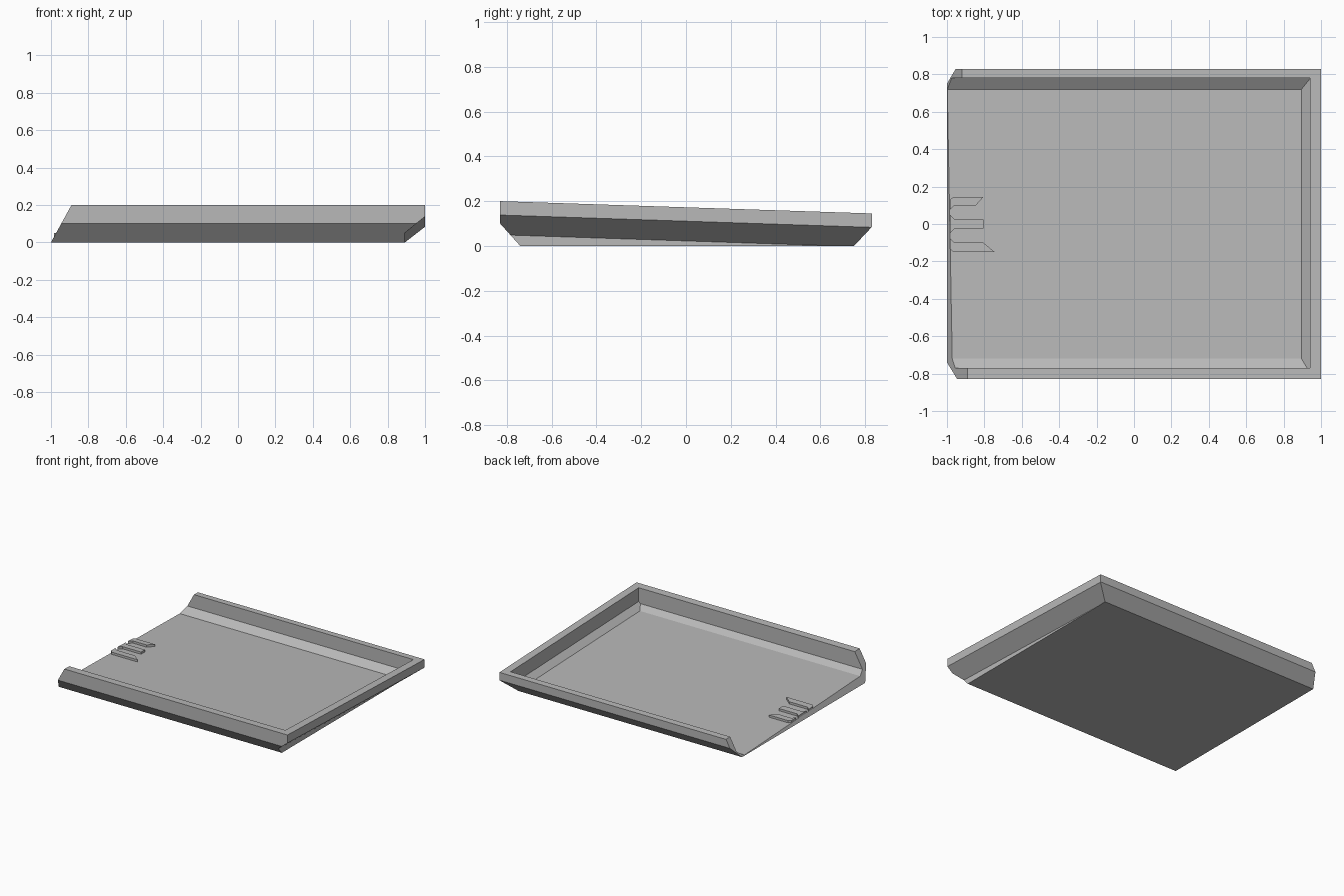
import bpy, bmesh
from mathutils import Vector

if "Cube" in bpy.data.objects:
    bpy.data.objects.remove(bpy.data.objects["Cube"], do_unlink=True)

grey = bpy.data.materials.new("plain_grey")
grey.use_nodes = True
grey.diffuse_color = (0.48, 0.48, 0.48, 1)
grey.node_tree.nodes["Principled BSDF"].inputs["Base Color"].default_value = grey.diffuse_color


def rim(y, drop=0.0):
    """Height of the sloping rim, lowered by drop."""
    return 0.1725 - 0.0331 * y - drop


def finish(name, bm):
    bmesh.ops.recalc_face_normals(bm, faces=bm.faces)
    mesh = bpy.data.meshes.new(name)
    bm.to_mesh(mesh)
    bm.free()
    mesh.materials.append(grey)
    obj = bpy.data.objects.new(name, mesh)
    bpy.context.collection.objects.link(obj)
    return obj


def solid(name, inside, planes):
    """Convex block: a large box trimmed by planes of three points each."""
    bm = bmesh.new()
    bmesh.ops.create_cube(bm, size=4)
    inside = Vector(inside)
    for pts in planes:
        a, b, c = map(Vector, pts)
        n = (b - a).cross(c - a).normalized()
        if n.dot(inside - a) > 0:
            n = -n
        geom = bm.verts[:] + bm.edges[:] + bm.faces[:]
        bmesh.ops.bisect_plane(bm, geom=geom, dist=1e-6, plane_co=a,
                               plane_no=n, clear_outer=True)
        rest = [e for e in bm.edges if e.is_boundary]
        if rest:
            bmesh.ops.contextual_create(bm, geom=rest)
    return finish(name, bm)


def along_x(p, q):
    """Plane running along x through two (y, z) points."""
    return (0, *p), (1, *p), (0, *q)


def along_slope(p, q):
    """Plane parallel to the rim through two (x, drop) points."""
    return ((p[0], 0, rim(0, p[1])), (p[0], 1, rim(1, p[1])), (q[0], 0, rim(0, q[1])))


ground = along_x((0, 0), (1, 0))
open_end = ((-1, 0, 0), (-1, 1, 0), (-0.89, 0, 0.2))
front_chamfer = along_x((-0.83, 0.1), (-0.74, 0))
back_chamfer = along_x((0.83, 0.085), (0.75, 0))
shell = [ground, open_end, front_chamfer, back_chamfer]

# Tray shell with undercut sides
tray = solid("tray", (0, 0, 0.1), shell + [
    along_slope((0, 0), (1, 0)),
    along_slope((0, 0.15), (1, 0.15)),
    along_slope((1, 0), (1, 0.1)),
    along_slope((1, 0.062), (0.89, 0.15)),
    along_x((-0.83, 0), (-0.83, 1)),
    along_x((0.83, 0), (0.83, 1)),
])

# Wedge that levels the underside
solid("base_wedge", (0, 0, 0.01), shell + [
    along_slope((0, 0.15), (1, 0.15)),
    along_slope((0.89, 0), (0.89, 0.1)),
])

# Hollow with sloped lower walls, open at one end
hollow = solid("hollow_cutter", (0, 0, 0.15), [
    along_slope((0, 0.145), (1, 0.145)),
    along_slope((0.94, 0), (0.94, 0.1)),
    along_slope((0.94, 0.105), (0.895, 0.145)),
    along_x((0.78, 0), (0.78, 1)),
    along_x((-0.77, 0), (-0.77, 1)),
    along_x((0.78, 0.045), (0.72, rim(0.72, 0.145))),
    along_x((-0.77, 0.08), (-0.72, rim(-0.72, 0.145))),
])
cut = tray.modifiers.new("hollow", "BOOLEAN")
cut.operation = "DIFFERENCE"
cut.solver = "EXACT"
cut.object = hollow
bpy.context.view_layer.objects.active = tray
tray.select_set(True)
bpy.ops.object.modifier_apply(modifier="hollow")
bpy.data.objects.remove(hollow, do_unlink=True)


def ridge(name, outline):
    """Low raised strip that follows the sloping floor."""
    bm = bmesh.new()
    low, high = [[bm.verts.new((x, y, rim(y, d))) for x, y in outline]
                 for d in (0.146, 0.128)]
    bm.faces.new(low)
    bm.faces.new(high)
    for i in range(len(low)):
        j = (i + 1) % len(low)
        bm.faces.new((low[i], low[j], high[j], high[i]))
    return finish(name, bm)


# Three grip ridges by the open end
ridge("back_ridge", [(-0.985, 0.13), (-0.965, 0.145), (-0.805, 0.145),
                     (-0.845, 0.1), (-0.96, 0.1), (-0.985, 0.075)])
ridge("middle_ridge", [(-0.985, 0.05), (-0.96, 0.025), (-0.805, 0.025),
                       (-0.805, -0.025), (-0.96, -0.025), (-0.985, -0.05)])
ridge("front_ridge", [(-0.985, -0.075), (-0.96, -0.1), (-0.805, -0.1),
                      (-0.745, -0.15), (-0.965, -0.15), (-0.985, -0.13)])
